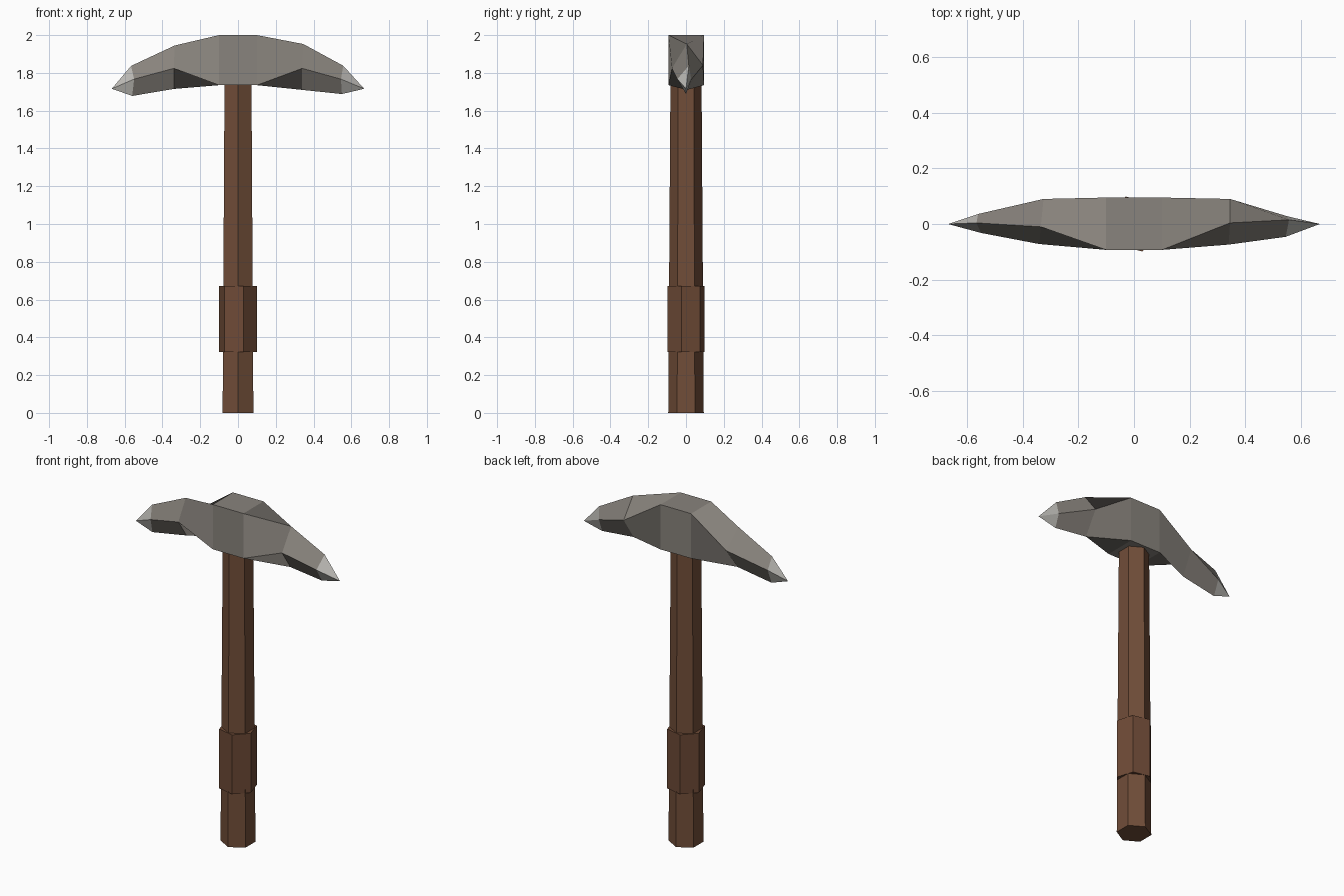
import bpy, bmesh, math

if "Cube" in bpy.data.objects:
    bpy.data.objects.remove(bpy.data.objects["Cube"])


def material(name, rgb):
    m = bpy.data.materials.new(name)
    m.diffuse_color = (*rgb, 1)
    m.use_nodes = True
    m.node_tree.nodes["Principled BSDF"].inputs["Base Color"].default_value = m.diffuse_color
    return m


STONE = material("grey stone", (0.25, 0.23, 0.205))
EDGE = material("pale sharpened stone", (0.50, 0.49, 0.46))
WOOD = material("brown wood", (0.165, 0.075, 0.04))
GRIP = material("dark brown grip", (0.155, 0.069, 0.037))


def finish(bm, name, mats):
    bmesh.ops.recalc_face_normals(bm, faces=bm.faces[:])
    me = bpy.data.meshes.new(name)
    bm.to_mesh(me)
    bm.free()
    for m in mats:
        me.materials.append(m)
    ob = bpy.data.objects.new(name, me)
    bpy.context.collection.objects.link(ob)
    return ob


def loft(bm, rings):
    """Join consecutive vertex rings with quads."""
    for a, b in zip(rings, rings[1:]):
        n = len(a)
        for i in range(n):
            j = (i + 1) % n
            bm.faces.new((a[i], a[j], b[j], b[i]))


def hex_shaft(name, levels, turn, mat):
    """Six-sided shaft through (height, radius) levels."""
    bm = bmesh.new()
    rings = []
    for z, r in levels:
        angles = [math.radians(turn + 60 * k) for k in range(6)]
        rings.append([bm.verts.new((r * math.cos(a), r * math.sin(a), z))
                      for a in angles])
    loft(bm, rings)
    bm.faces.new(rings[0])
    bm.faces.new(rings[-1])
    return finish(bm, name, [mat])


# Tapered handle and the slightly turned grip around it
hex_shaft("handle", [(0, 0.094), (1.80, 0.082)], 30, WOOD)
hex_shaft("grip", [(0.322, 0.103), (0.673, 0.103)], -13, GRIP)

# Pick head: four-cornered sections (top, front, bottom, back) from tip to tip
sections = [
    [(-0.566, 0.004, 1.837), (-0.55, -0.032, 1.767), (-0.56, 0.0, 1.678), (-0.56, 0.036, 1.765)],
    [(-0.335, -0.01, 1.945), (-0.34, -0.072, 1.824), (-0.34, 0.005, 1.715), (-0.325, 0.09, 1.84)],
    [(-0.1, -0.093, 2.0), (-0.1, -0.093, 1.735), (-0.1, 0.095, 1.735), (-0.1, 0.095, 2.0)],
    [(0.1, -0.093, 2.0), (0.1, -0.093, 1.735), (0.1, 0.095, 1.735), (0.1, 0.095, 2.0)],
    [(0.345, 0.004, 1.953), (0.34, -0.074, 1.824), (0.34, 0.005, 1.71), (0.345, 0.09, 1.84)],
    [(0.557, 0.015, 1.838), (0.545, -0.046, 1.767), (0.55, 0.0, 1.688), (0.55, 0.028, 1.765)],
]
bm = bmesh.new()
rings = [[bm.verts.new(p) for p in s] for s in sections]
loft(bm, rings)
# Pale points at both ends
for ring, x in ((rings[0], -0.668), (rings[-1], 0.668)):
    tip = bm.verts.new((x, 0, 1.716))
    for i in range(4):
        f = bm.faces.new((ring[i], ring[(i + 1) % 4], tip))
        f.material_index = 1
finish(bm, "pick_head", [STONE, EDGE])
